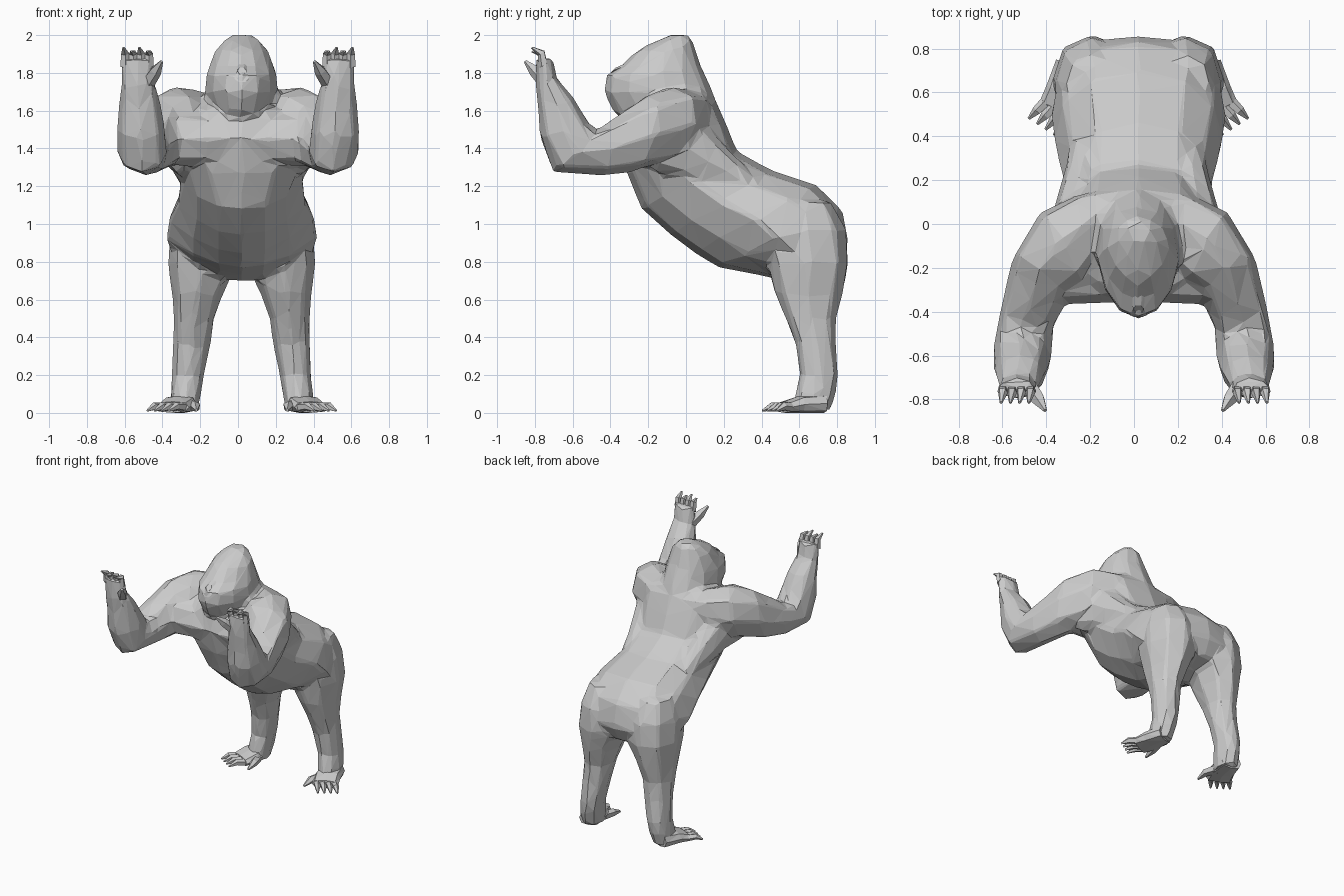
import bpy, bmesh, math
from mathutils import Vector as V

CX = 0.02  # body midline


def spow(a, p):
    return math.copysign(abs(a) ** p, a)


def add_loft(bm, rings, n=8, p=0.85, side=1, offset=0.0):
    """Skin closed rings (centre, half-axis u, half-axis v, taper of the -v side)."""
    rows = []
    for c, u, v, *t in rings:
        row = []
        for i in range(n):
            a = 2 * math.pi * i / n
            k = 1 - (t[0] if t else 0) * max(0, -math.sin(a))
            q = V(c) + V(u) * k * spow(math.cos(a), p) + V(v) * spow(math.sin(a), p)
            row.append(bm.verts.new((q.x * side + offset, q.y, q.z)))
        rows.append(row)
    for r0, r1 in zip(rows, rows[1:]):
        for i in range(n):
            j = (i + 1) % n
            bm.faces.new((r0[i], r0[j], r1[j], r1[i]))
    bm.faces.new(rows[0])
    bm.faces.new(rows[-1])


def add_digit(bm, pts, r, **kw):
    """Tapering finger or toe along three points."""
    pts = [V(q) for q in pts]
    d = (pts[-1] - pts[0]).normalized()
    u = d.orthogonal().normalized()
    w = d.cross(u)
    add_loft(bm, [(q, u * r * k, w * r * k) for q, k in zip(pts, (1, 0.85, 0.25))], 5, 1, **kw)


def finish(name, bm):
    bmesh.ops.triangulate(bm, faces=bm.faces[:], quad_method='SHORT_EDGE')
    bmesh.ops.recalc_face_normals(bm, faces=bm.faces[:])
    me = bpy.data.meshes.new(name)
    bm.to_mesh(me)
    bm.free()
    ob = bpy.data.objects.new(name, me)
    bpy.context.collection.objects.link(ob)
    return ob


body = bmesh.new()

# Torso: back (y, z), belly (y, z), half width, belly narrowing
prof = [((0.80, 0.77), (0.52, 0.70), 0.17, 0.1), ((0.862, 0.89), (0.41, 0.725), 0.36, 0.55),
        ((0.828, 1.07), (0.17, 0.77), 0.40, 0.55), ((0.69, 1.207), (0.05, 0.845), 0.385, 0.5),
        ((0.45, 1.285), (-0.08, 0.94), 0.34, 0.42), ((0.27, 1.385), (-0.235, 1.08), 0.325, 0.35),
        ((0.21, 1.535), (-0.315, 1.27), 0.345, 0.15), ((0.16, 1.65), (-0.365, 1.46), 0.35, 0),
        ((0.09, 1.72), (-0.33, 1.58), 0.25, 0)]
add_loft(body, [((0, (by + fy) / 2, (bz + fz) / 2), (hw, 0, 0), (0, (by - fy) / 2, (bz - fz) / 2), t)
                for (by, bz), (fy, fz), hw, t in prof], 12, 0.82, offset=CX)

# Head and nape: z, front y, back y, half width
prof = [(1.45, -0.18, 0.235, 0.15), (1.54, -0.31, 0.205, 0.11), (1.59, -0.385, 0.185, 0.165),
        (1.70, -0.435, 0.142, 0.195), (1.79, -0.425, 0.105, 0.187), (1.835, -0.345, 0.08, 0.172),
        (1.92, -0.26, 0.05, 0.14), (1.97, -0.16, 0.035, 0.1), (2.003, -0.08, 0.01, 0.05)]
add_loft(body, [((0, (f + b) / 2, z), (hw, 0, 0), (0, (b - f) / 2, 0), 0.2)
                for z, f, b, hw in prof], 12, 0.92, offset=CX)

# Arm: centre, half width, turn of the width axis, (y, z) of the other half axis
ARM = [((0.10, 0.05, 1.52), 0.10, 75, 0.05, 0.14), ((0.21, -0.03, 1.53), 0.17, 68, 0.04, 0.18),
       ((0.33, -0.12, 1.525), 0.20, 60, 0.04, 0.205), ((0.43, -0.25, 1.475), 0.155, 35, 0.05, 0.205),
       ((0.485, -0.42, 1.405), 0.13, 20, 0.03, 0.15),
       ((0.51, -0.59, 1.385), 0.135, 8, 0.115, 0.11), ((0.515, -0.645, 1.50), 0.13, 0, 0.13, 0.04),
       ((0.52, -0.69, 1.65), 0.11, 0, 0.095, 0.02), ((0.53, -0.74, 1.76), 0.088, 0, 0.058, 0.01),
       ((0.535, -0.75, 1.88), 0.09, 0, 0.045, 0)]
# Chest muscle from breastbone to upper arm: centre, half depth, half height
PEC = [((0.0, -0.23, 1.45), 0.13, 0.12), ((0.20, -0.22, 1.45), 0.145, 0.14),
       ((0.31, -0.235, 1.45), 0.13, 0.15), ((0.40, -0.27, 1.46), 0.08, 0.13)]
# Back muscle from waist to armpit: centre, half width, half height
LAT = [((0.22, 0.36, 1.19), 0.08, 0.06), ((0.26, 0.18, 1.30), 0.085, 0.11),
       ((0.30, 0.02, 1.40), 0.09, 0.16), ((0.34, -0.12, 1.45), 0.08, 0.18)]
# Leg: z, inner x, outer x, front y, back y
LEG = [(1.12, 0.10, 0.33, 0.48, 0.77), (0.97, 0.04, 0.38, 0.42, 0.85), (0.80, 0.02, 0.395, 0.425, 0.865),
       (0.64, 0.095, 0.37, 0.465, 0.832), (0.50, 0.145, 0.36, 0.525, 0.795), (0.36, 0.165, 0.365, 0.58, 0.795),
       (0.20, 0.20, 0.37, 0.60, 0.81), (0.10, 0.215, 0.38, 0.575, 0.795), (0.01, 0.23, 0.38, 0.56, 0.765)]
for s in (1, -1):
    add_loft(body, [(c, (w * math.cos(math.radians(t)), w * math.sin(math.radians(t)), 0), (0, dy, dz))
                    for c, w, t, dy, dz in ARM], 8, 0.9, side=s)
    add_loft(body, [(c, (0, d, 0), (0, 0, h)) for c, d, h in PEC], 8, 1, side=s, offset=CX * 0.5)
    add_loft(body, [(c, (w, 0, 0), (0, 0.3 * h, h)) for c, w, h in LAT], 8, 1, side=s, offset=CX * 0.5)
    add_loft(body, [(((a + b) / 2, (f + k) / 2, z), ((b - a) / 2, 0, 0), (0, (k - f) / 2, 0))
                    for z, a, b, f, k in LEG], 8, 0.92, side=s, offset=CX)

# Fuse into one skin, soften the joins, then reduce to large flat facets
ob = finish("body", body)
m = ob.modifiers.new("fuse", 'REMESH')
m.mode, m.voxel_size = 'VOXEL', 0.018
m = ob.modifiers.new("soften", 'SMOOTH')
m.factor, m.iterations = 0.5, 8
m = ob.modifiers.new("facet", 'DECIMATE')
m.ratio = 0.03

# Nose
bm = bmesh.new()
add_loft(bm, [((0, -0.31, 1.845), (0.03, 0, 0), (0, 0.02, 0.02)),
              ((0, -0.39, 1.81), (0.025, 0, 0), (0, 0.02, 0.02)),
              ((0, -0.415, 1.77), (0.04, 0, 0), (0, 0.01, 0.02))], 6, 1, offset=CX)
finish("nose", bm)

for s, tag in ((1, "right"), (-1, "left")):
    # Fingers curl forward, thumb points inward
    bm = bmesh.new()
    for i in range(4):
        x = 0.472 + 0.042 * i
        add_digit(bm, [(x, -0.755, 1.84), (x, -0.765, 1.905),
                       (x + 0.008, -0.815, 1.915 + 0.02 * (i % 2))], 0.027, side=s)
    add_digit(bm, [(0.475, -0.745, 1.75), (0.435, -0.80, 1.81), (0.405, -0.85, 1.86)], 0.038, side=s)
    finish(tag + "_fingers", bm)

    # Foot with splayed toes and an inner thumb toe
    bm = bmesh.new()
    add_loft(bm, [((0.305, 0.73, 0.05), (0.07, 0.02, 0), (0, 0, 0.05)),
                  ((0.33, 0.60, 0.045), (0.09, 0.03, 0), (0, 0, 0.045)),
                  ((0.365, 0.52, 0.03), (0.085, 0.04, 0), (0, 0, 0.03))], 8, 0.7, side=s, offset=CX)
    for i in range(4):
        k = i / 3
        bx, by = 0.31 + 0.115 * k, 0.50 + 0.055 * k
        tx, ty = 0.385 + 0.115 * k, 0.405 + 0.075 * k
        add_digit(bm, [(bx, by, 0.03), ((bx + tx) / 2, (by + ty) / 2, 0.035), (tx, ty, 0.012)],
                  0.026, side=s, offset=CX)
    add_digit(bm, [(0.27, 0.60, 0.035), (0.245, 0.52, 0.035), (0.24, 0.44, 0.015)], 0.033, side=s, offset=CX)
    finish(tag + "_foot", bm)
